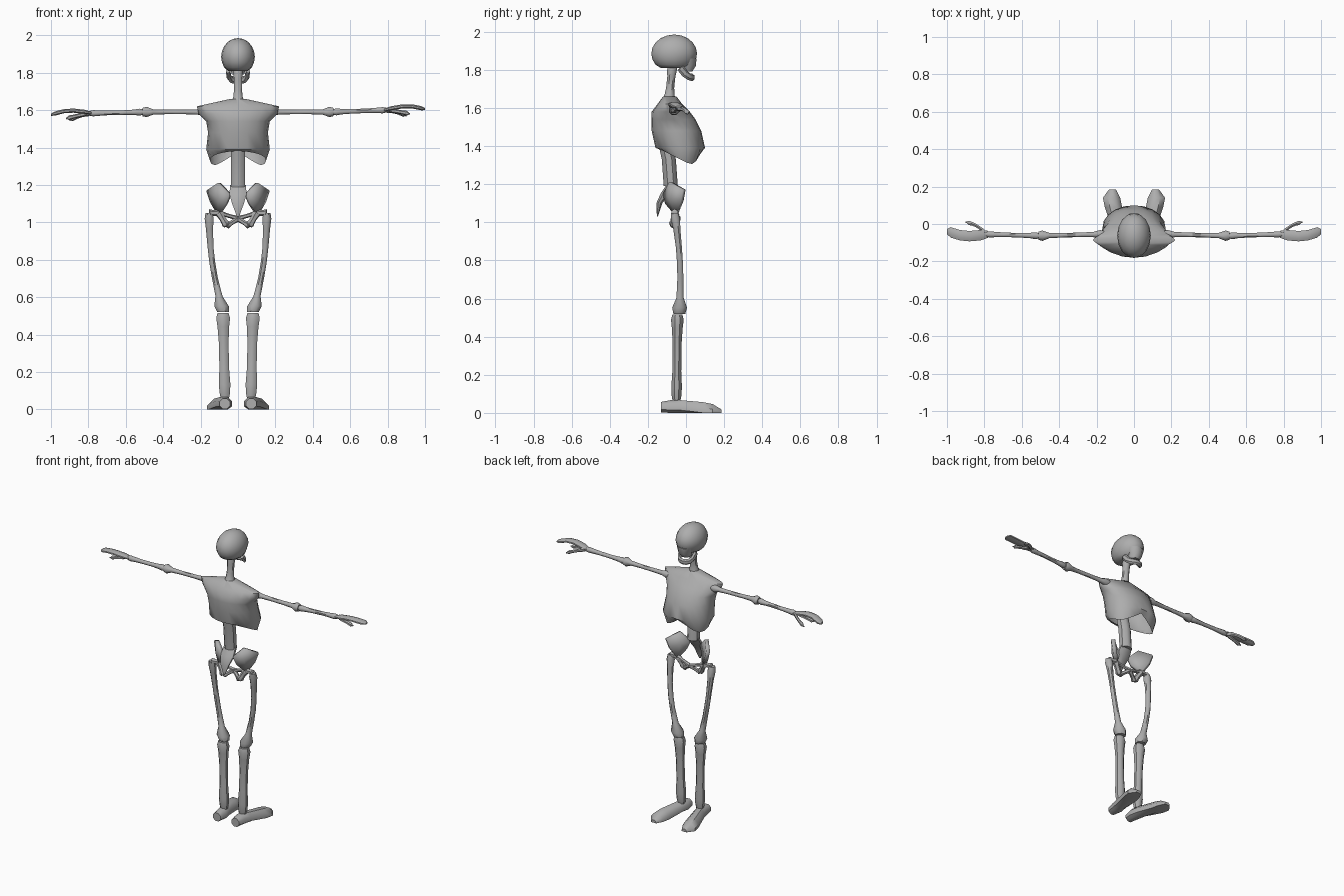
import bpy, bmesh, math
from mathutils import Vector

default_cube = bpy.data.objects.get("Cube")
if default_cube:
    bpy.data.objects.remove(default_cube)

GREY = (0.42, 0.42, 0.42, 1)
bone_material = bpy.data.materials.new("bone_grey")
bone_material.use_nodes = True
bone_material.diffuse_color = GREY
bone_material.node_tree.nodes["Principled BSDF"].inputs["Base Color"].default_value = GREY

X_AXIS, Y_AXIS, Z_AXIS = Vector((1, 0, 0)), Vector((0, 1, 0)), Vector((0, 0, 1))


def finish(name, bm):
    bmesh.ops.recalc_face_normals(bm, faces=bm.faces)
    mesh = bpy.data.meshes.new(name)
    bm.to_mesh(mesh)
    bm.free()
    mesh.materials.append(bone_material)
    part = bpy.data.objects.new(name, mesh)
    bpy.context.collection.objects.link(part)
    bpy.ops.object.select_all(action="DESELECT")
    part.select_set(True)
    bpy.context.view_layer.objects.active = part
    bpy.ops.object.shade_smooth_by_angle(angle=math.radians(45))
    return part


def bridge(bm, loops):
    for lower, upper in zip(loops, loops[1:]):
        for k in range(len(lower)):
            bm.faces.new((lower[k - 1], lower[k], upper[k], upper[k - 1]))


def loft(name, rings, axis=None, flat=1, side=1, sides=8, adjust=None):
    """Skin rings of (x, y, z, radius); without an axis they follow the path."""
    bm = bmesh.new()
    centres = [Vector(ring[:3]) for ring in rings]
    loops = []
    for i, centre in enumerate(centres):
        after = centres[min(i + 1, len(centres) - 1)]
        before = centres[max(i - 1, 0)]
        along = axis or (after - before).normalized()
        up = Y_AXIS if abs(along.z) > 0.9 else Z_AXIS
        across = up.cross(along).normalized()
        other = along.cross(across) * flat
        loop = []
        for k in range(sides):
            angle = math.tau * (k + 0.5) / sides
            point = centre + rings[i][3] * (across * math.cos(angle) + other * math.sin(angle))
            if adjust:
                point = adjust(point)
            point.x *= side
            loop.append(bm.verts.new(point))
        loops.append(loop)
    bridge(bm, loops)
    bm.faces.new(loops[0])
    bm.faces.new(loops[-1])
    return finish(name, bm)


def bone(name, start, end, shaft, start_knob, end_knob, bow=(0, 0, 0), **options):
    """A shaft between two joints, with a knob at each end and an optional bow."""
    start, end, bow = Vector(start), Vector(end), Vector(bow)
    profile = {0: start_knob * .8, .06: start_knob, .16: shaft * 1.2, .35: shaft, .5: shaft,
               .65: shaft, .84: shaft * 1.2, .94: end_knob, 1: end_knob * .8}
    rings = [(*(start.lerp(end, t) + bow * math.sin(math.pi * t)), radius)
             for t, radius in profile.items()]
    return loft(name, rings, **options)


def cranium():
    # Ellipsoid with a flat base, narrowing toward the face
    bm = bmesh.new()
    bmesh.ops.create_uvsphere(bm, u_segments=16, v_segments=10, radius=1)
    for vert in bm.verts:
        x, y, z = vert.co
        if z < 0:
            x *= 1 + .25 * z * max(y, 0)
        vert.co = (x * .09, y * .12 - .062, max(z * .1 + 1.885, 1.81))
    finish("cranium", bm)


def rib_cage():
    # Open shell: pointed shoulders, ragged lower rim, notch under the breastbone
    rows = [(1.66, .04, -.12, -.05), (1.62, .22, -.15, -.02), (1.58, .21, -.18, .02),
            (1.54, .17, -.18, .05), (1.48, .16, -.18, .08), (1.39, .17, -.16, .1),
            (None, .15, -.13, .07)]
    count = 20
    bm = bmesh.new()
    loops = []
    for height, half, back, front in rows:
        power = 1.5 if half > .2 else .9
        loop = []
        for k in range(count):
            angle = math.tau * k / count
            depth = math.copysign(abs(math.sin(angle)) ** power, math.sin(angle))
            x = half * math.cos(angle)
            y = (back + front) / 2 + depth * (front - back) / 2
            z = height
            if z is None:
                notch = max(0, 1 - abs(x) / .13) if depth > 0 else 0
                z = 1.33 - .05 * depth + .1 * notch
            loop.append(bm.verts.new((x, y, z)))
        loops.append(loop)
    bridge(bm, loops)
    bm.faces.new(loops[0])
    finish("rib_cage", bm)


def hip_wing(name, side):
    rim = [(.04, -.11, 1.15), (.1, -.08, 1.21), (.16, -.01, 1.17),
           (.14, -.02, 1.11), (.1, -.05, 1.04), (.06, -.1, 1.1)]
    bm = bmesh.new()
    hub = bm.verts.new((.1 * side, -.08, 1.13))
    verts = [bm.verts.new((x * side, y, z)) for x, y, z in rim]
    for i, vert in enumerate(verts):
        bm.faces.new((hub, verts[i - 1], vert))
    wing = finish(name, bm)
    thickness = wing.modifiers.new("thickness", "SOLIDIFY")
    thickness.thickness = .025
    thickness.offset = 0


def above_ground(point):
    return Vector((point.x, point.y, max(point.z, 0)))


# Head
cranium()
loft("upper_jaw", [(0, 0, 1.79, .035), (0, .01, 1.82, .045), (0, 0, 1.86, .06)], axis=Z_AXIS)
jaw_path = []
for step in range(9):
    turn = math.pi * step / 8
    front = math.sin(turn)
    jaw_path.append((.053 * math.cos(turn), .065 * front - .03,
                     1.76 + .05 * (1 - front) ** 2, .012))
loft("lower_jaw", jaw_path, flat=1.6, sides=6)

# Neck, lower spine and tailbone
bone("neck", (0, -.09, 1.64), (0, -.07, 1.83), .023, .035, .024, axis=Z_AXIS)
loft("spine", [(0, -.14, 1.58, .03), (0, -.11, 1.42, .04), (0, -.09, 1.33, .04),
               (0, -.08, 1.19, .04)], axis=Z_AXIS)
loft("tailbone", [(0, -.08, 1.2, .045), (0, -.11, 1.15, .05), (0, -.14, 1.1, .034),
                  (0, -.15, 1.03, .006)], axis=Z_AXIS, flat=.5)

rib_cage()

# Joints of the left limbs; the right ones are mirrored
hip, socket = (.155, -.06, 1.05), (.1, -.055, 1.05)
knee, shin_top, ankle = (.08, -.035, .52), (.08, -.045, .515), (.07, -.05, .06)
shoulder, elbow, wrist = (.16, -.055, 1.59), (.51, -.063, 1.59), (.79, -.055, 1.6)
seat, pubis = (.06, -.07, .98), (0, -.04, 1.02)

for label, side in (("left", 1), ("right", -1)):
    # The right forearm and hand hang slightly lower
    def droop(point, amount=.03 if side < 0 else 0):
        return point - Z_AXIS * amount * max(0, 2 * point.x - 1)

    # Pelvis
    hip_wing(label + "_hip_wing", side)
    bone(label + "_hip_bone", socket, seat, .018, .022, .018, side=side, sides=6)
    bone(label + "_seat_bone", seat, pubis, .013, .018, .014, side=side, sides=6)
    bone(label + "_pubic_bone", socket, pubis, .011, .018, .014, side=side, sides=6)

    # Leg
    bone(label + "_thigh_neck", socket, hip, .016, .018, .02, side=side, sides=6)
    bone(label + "_thigh_bone", hip, knee, .017, .026, .042, bow=(.02, .016, 0),
         axis=Z_AXIS, side=side)
    bone(label + "_shin_bone", shin_top, ankle, .028, .04, .03, axis=Z_AXIS, flat=.9, side=side)
    foot_path = [(.07, -.13, .03, .03), (.07, -.08, .03, .04), (.08, -.03, .03, .04),
                 (.11, .09, .01, .05), (.12, .14, 0, .05), (.115, .185, 0, .02)]
    loft(label + "_foot", foot_path, axis=Y_AXIS, side=side, adjust=above_ground)

    # Arm
    arm_style = dict(axis=X_AXIS, side=side, adjust=droop)
    bone(label + "_upper_arm", shoulder, elbow, .013, .025, .03, **arm_style)
    bone(label + "_forearm", elbow, wrist, .013, .02, .018, **arm_style)

    # Hand: flat palm with fingers, a curled thumb and a lower finger
    hand_path = [(.78, -.055, 1.6, .02), (.82, -.06, 1.61, .03), (.88, -.065, 1.62, .03),
                 (.93, -.06, 1.62, .03), (.98, -.045, 1.61, .03), (1, -.04, 1.605, .015)]
    loft(label + "_hand", hand_path, flat=.4, **arm_style)
    bone(label + "_thumb", (.79, -.05, 1.6), (.9, .01, 1.57), .011, .014, .005,
         bow=(0, .012, .005), sides=6, **arm_style)
    bone(label + "_lower_finger", (.81, -.06, 1.6), (.92, -.07, 1.58), .011, .012, .005,
         sides=6, **arm_style)
